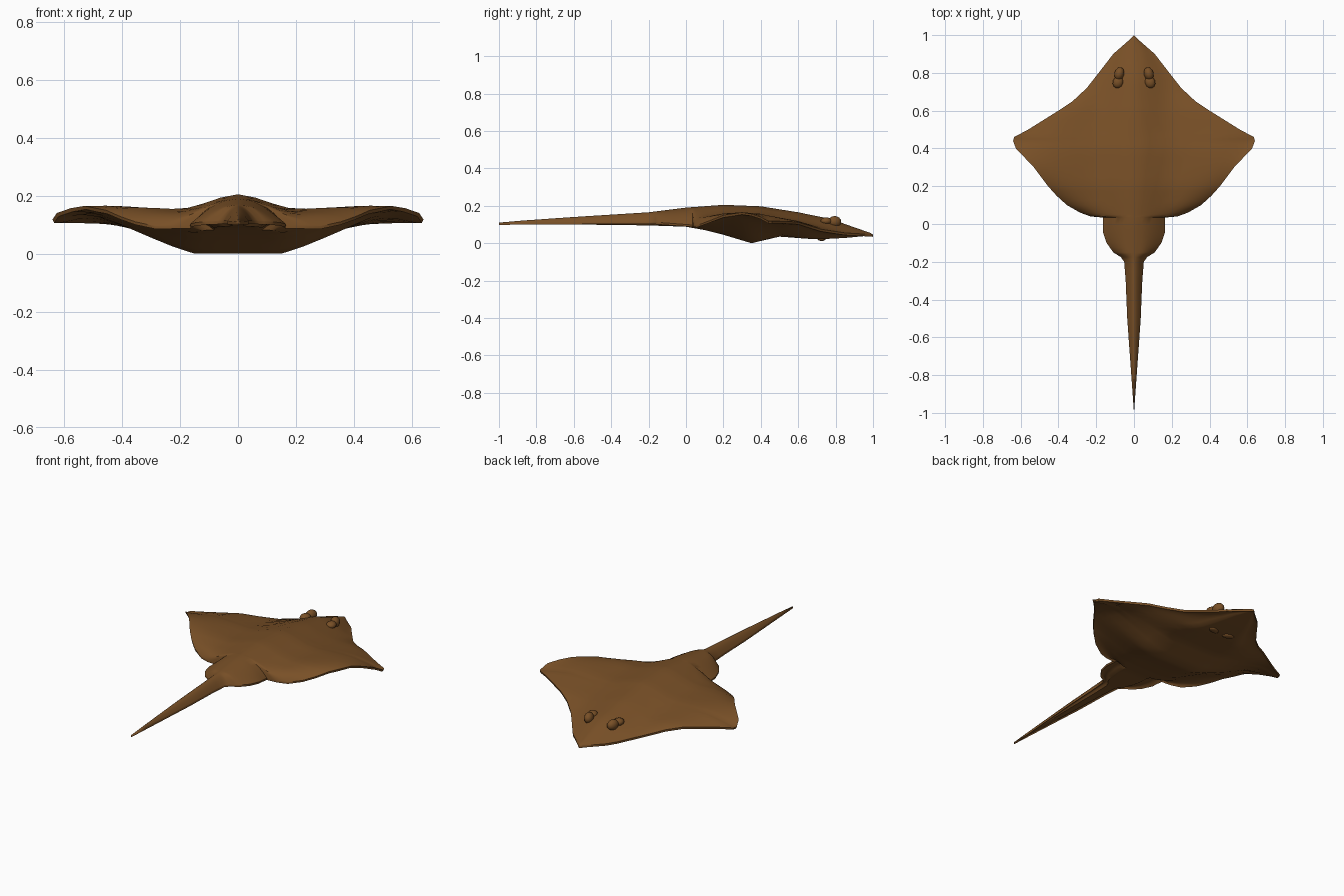
import bpy, bmesh, math
from mathutils import Matrix

if "Cube" in bpy.data.objects:
    bpy.data.objects.remove(bpy.data.objects["Cube"])

skin = bpy.data.materials.new("brown skin")
skin.diffuse_color = (0.19, 0.08, 0.02, 1)
skin.use_nodes = True
skin.node_tree.nodes["Principled BSDF"].inputs["Base Color"].default_value = skin.diffuse_color

# profiles: (position, value)
OUTLINE = [(-1, 0), (-.75, .018), (-.5, .036), (-.3, .044), (-.2, .052), (-.175, .07),
           (-.15, .11), (-.1, .145), (-.04, .165), (.034, .165), (.04, .23), (.06, .285),
           (.1, .355), (.15, .41), (.2, .455), (.3, .53), (.4, .625), (.44, .64),
           (.46, .635), (.5, .56), (.6, .4), (.65, .325), (.72, .25), (.8, .187),
           (.9, .11), (.97, .03), (1, 0)]
RIDGE = [(-1, .112), (-.6, .14), (-.2, .165), (0, .19), (.2, .205), (.4, .197),
         (.6, .165), (.78, .128), (.87, .095), (1, .05)]
BELLY = [(-1, .109), (-.6, .1), (-.2, .095), (0, .088), (.1, .07), (.2, .045),
         (.35, 0), (.5, .035), (.7, .02), (.85, .028), (1, .042)]
RIM = [(-1, .11), (-.2, .115), (0, .1), (.06, .095), (.12, .118), (.2, .15), (.3, .165),
       (.38, .152), (.44, .118), (.52, .117), (.6, .113), (.72, .075), (.85, .055), (1, .046)]
ACROSS = [(0, .205), (.05, .197), (.1, .18), (.15, .163), (.2, .153), (.3, .16),
          (.45, .171), (.55, .164), (.6, .148), (.65, .118)]


def lerp(table, v):
    for (a, p), (b, q) in zip(table, table[1:]):
        if v <= b:
            return p + (q - p) * max(0, v - a) / (b - a)
    return table[-1][1]


def top_z(x, y, w):
    inner = lerp(ACROSS, x) - .205 + lerp(RIDGE, y)
    t = x / w if w > 0 else 1
    rim = lerp(RIM, y)
    return rim + (inner - rim) * (1 - t ** (2 if y < -.17 else 4))


def bottom_z(x, y, w):
    start, end = min(.16, w * .5), min(w, .52)
    f = min(1, max(0, (x - start) / (end - start))) if w > 0 else 1
    return lerp(BELLY, y) * (1 - f) + (top_z(x, y, w) - .012) * f


def finish(bm, name, angle=35):
    bmesh.ops.recalc_face_normals(bm, faces=bm.faces)
    me = bpy.data.meshes.new(name)
    bm.to_mesh(me)
    bm.free()
    me.materials.append(skin)
    ob = bpy.data.objects.new(name, me)
    bpy.context.collection.objects.link(ob)
    bpy.ops.object.select_all(action='DESELECT')
    ob.select_set(True)
    bpy.context.view_layer.objects.active = ob
    bpy.ops.object.shade_smooth_by_angle(angle=math.radians(angle))
    return ob


# body, wings, pelvic fins and tail as one loft of closed cross-sections
N = 12
ys = []
for (a, _), (b, _) in zip(OUTLINE, OUTLINE[1:]):
    ys += [a, (a + b) / 2]
ys.append(1)
bm = bmesh.new()
rings = []
for y in ys:
    w = lerp(OUTLINE, y)
    ts = [math.sin(math.pi / 2 * i / N) for i in range(-N, N + 1)]
    ring = [bm.verts.new((t * w, y, top_z(abs(t) * w, y, w))) for t in ts]
    ring += [bm.verts.new((t * w, y, bottom_z(abs(t) * w, y, w))) for t in ts[-2:0:-1]]
    rings.append(ring)
for r, s in zip(rings, rings[1:]):
    for i in range(len(r)):
        j = (i + 1) % len(r)
        bm.faces.new((r[i], r[j], s[j], s[i]))
bmesh.ops.remove_doubles(bm, verts=bm.verts, dist=.0008)
finish(bm, "ray_body")


def blob(name, loc, size, turn=0, segments=12):
    bm = bmesh.new()
    m = (Matrix.Translation(loc) @ Matrix.Rotation(turn, 4, 'Z')
         @ Matrix.Diagonal((*size, 1)))
    bmesh.ops.create_uvsphere(bm, u_segments=segments, v_segments=8, radius=1, matrix=m)
    finish(bm, name, 60)


for side, s in (("left", -1), ("right", 1)):
    # raised eye, with the breathing hole mound behind it
    blob(side + "_eye", (s * .078, .795, .115), (.026, .036, .03), s * .25)
    blob(side + "_spiracle", (s * .085, .75, .118), (.028, .032, .02), s * .3)
    # nostril flap under the snout
    blob(side + "_nostril_flap", (s * .05, .725, .022), (.035, .02, .01), s * .3, 10)
